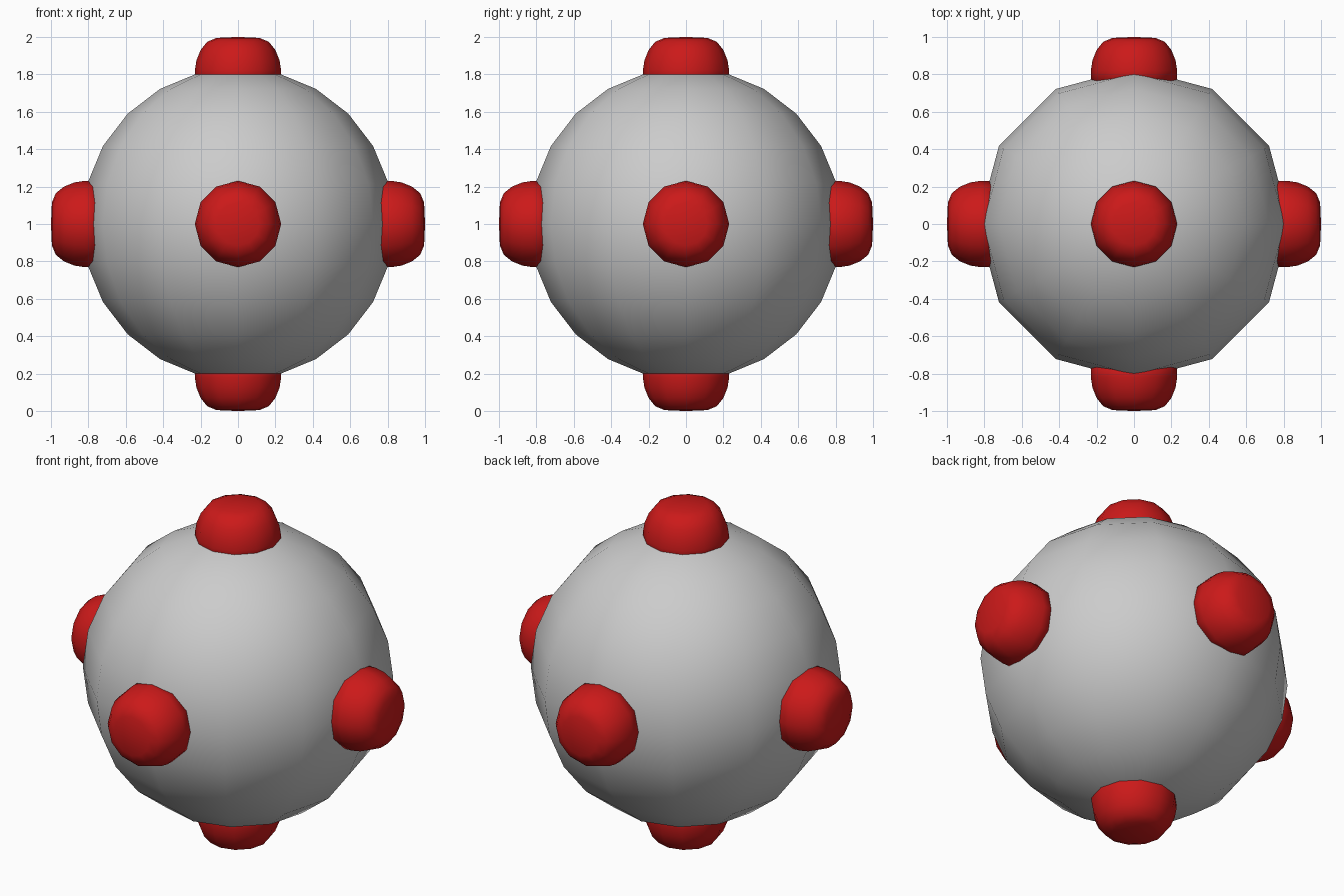
import bpy, bmesh
from math import radians
from mathutils import Vector, Matrix

if "Cube" in bpy.data.objects:
    bpy.data.objects.remove(bpy.data.objects["Cube"])

CENTRE = Vector((0, 0, 1))

red = bpy.data.materials.new("red")
red.diffuse_color = (0.6, 0.01, 0.01, 1)
red.use_nodes = True
red.node_tree.nodes["Principled BSDF"].inputs["Base Color"].default_value = red.diffuse_color


def add_object(name, bm, material=None):
    mesh = bpy.data.meshes.new(name)
    for face in bm.faces:
        face.smooth = True
    bm.to_mesh(mesh)
    bm.free()
    obj = bpy.data.objects.new(name, mesh)
    if material:
        mesh.materials.append(material)
    bpy.context.collection.objects.link(obj)
    obj.location = CENTRE
    return obj


# Main ball: 12 x 12 low-poly sphere
bm = bmesh.new()
bmesh.ops.create_uvsphere(bm, u_segments=12, v_segments=12, radius=0.834)
add_object("ball_body", bm)

# Rounded 12-sided knob, lathed along z and turned to each axis
PROFILE = [(0.23, 0.74), (0.231, 0.82), (0.222, 0.875), (0.2, 0.93),
           (0.165, 0.974), (0.115, 0.995), (0, 1.0)]


def knob(name, direction):
    bm = bmesh.new()
    verts = [bm.verts.new((r, 0, h)) for r, h in PROFILE]
    edges = [bm.edges.new(pair) for pair in zip(verts, verts[1:])]
    bmesh.ops.spin(bm, geom=verts + edges, cent=(0, 0, 0), axis=(0, 0, 1),
                   angle=radians(360), steps=12)
    bmesh.ops.remove_doubles(bm, verts=bm.verts, dist=0.0005)
    # Close the base inside the ball
    bmesh.ops.holes_fill(bm, edges=[e for e in bm.edges if e.is_boundary], sides=0)
    bmesh.ops.recalc_face_normals(bm, faces=bm.faces)
    turn = Vector((0, 0, 1)).rotation_difference(Vector(direction)).to_matrix()
    if direction[2] < 0:
        turn = Matrix.Rotation(radians(180), 3, 'X')
    bmesh.ops.transform(bm, matrix=turn.to_4x4(), verts=bm.verts)
    add_object(name, bm, red)


for name, direction in {
    "top_knob": (0, 0, 1), "bottom_knob": (0, 0, -1),
    "right_knob": (1, 0, 0), "left_knob": (-1, 0, 0),
    "back_knob": (0, 1, 0), "front_knob": (0, -1, 0),
}.items():
    knob(name, direction)
